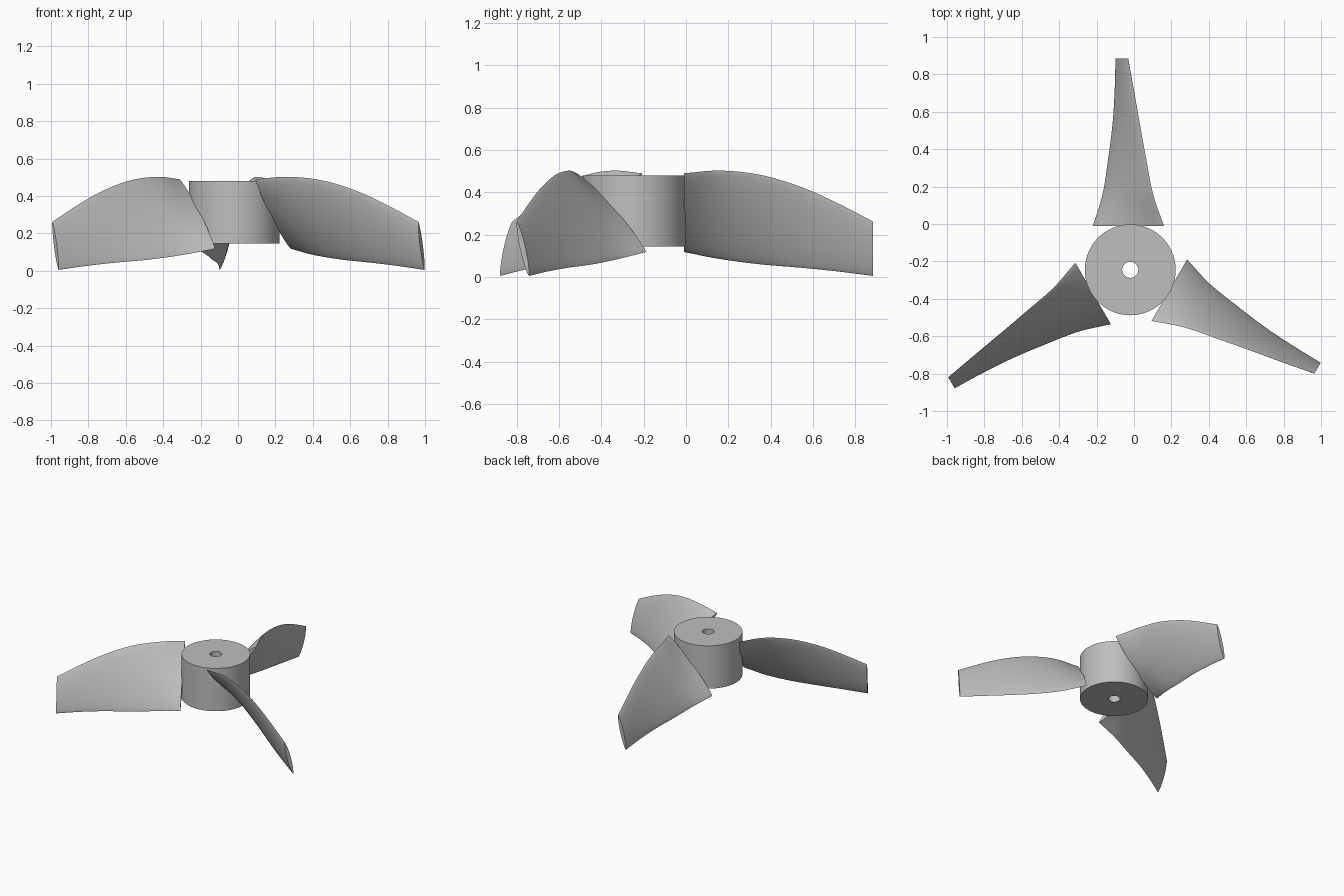
import bpy, bmesh, math
from mathutils import Vector, Matrix

cube = bpy.data.objects.get("Cube")
if cube:
    bpy.data.objects.remove(cube, do_unlink=True)

grey = bpy.data.materials.new("plain_grey")
grey.use_nodes = True
colour = (0.52, 0.52, 0.52, 1)
grey.diffuse_color = colour
grey.node_tree.nodes["Principled BSDF"].inputs["Base Color"].default_value = colour

CENTRE = Vector((-0.02, -0.245, 0))


def finish(name, bm):
    bmesh.ops.recalc_face_normals(bm, faces=bm.faces)
    mesh = bpy.data.meshes.new(name)
    bm.to_mesh(mesh)
    bm.free()
    mesh.materials.append(grey)
    obj = bpy.data.objects.new(name, mesh)
    bpy.context.collection.objects.link(obj)
    bpy.ops.object.select_all(action='DESELECT')
    obj.select_set(True)
    bpy.context.view_layer.objects.active = obj
    bpy.ops.object.shade_smooth_by_angle(angle=math.radians(35))
    return obj


def skin(bm, rings, closed):
    """Join neighbouring vertex rings with quads."""
    pairs = list(zip(rings, rings[1:] + rings[:1]))
    for a, b in (pairs if closed else pairs[:-1]):
        n = len(a)
        for i in range(n):
            j = (i + 1) % n
            bm.faces.new((a[i], a[j], b[j], b[i]))


# Hub: thick tube with a small shaft hole
def build_hub(sides=72):
    bm = bmesh.new()
    rings = []
    for radius, z in ((0.243, 0.145), (0.243, 0.48), (0.043, 0.48), (0.043, 0.145)):
        angles = [math.tau * i / sides for i in range(sides)]
        rings.append([bm.verts.new(CENTRE + Vector((radius * math.cos(a), radius * math.sin(a), z)))
                      for a in angles])
    skin(bm, rings, True)
    finish("hub", bm)


# Blade stations: radius, lower edge (side, z), upper edge (side, z), half thickness
STATIONS = [Vector(s) for s in (
    (0.235, -0.200, 0.118, 0.180, 0.490, 0.026),
    (0.405, -0.148, 0.085, 0.122, 0.503, 0.025),
    (0.595, -0.118, 0.060, 0.085, 0.483, 0.022),
    (0.785, -0.094, 0.044, 0.050, 0.427, 0.019),
    (0.955, -0.083, 0.027, 0.020, 0.352, 0.017),
    (1.130, -0.078, 0.005, -0.012, 0.262, 0.015))]


def smooth_stations(steps=6):
    """Catmull-Rom spline through the stations."""
    pts = [2 * STATIONS[0] - STATIONS[1]] + STATIONS + [2 * STATIONS[-1] - STATIONS[-2]]
    out = []
    for a, b, c, d in zip(pts, pts[1:], pts[2:], pts[3:]):
        for k in range(steps):
            t = k / steps
            out.append(0.5 * (2 * b + (c - a) * t + (2 * a - 5 * b + 4 * c - d) * t * t
                              + (3 * b - a - 3 * c + d) * t ** 3))
    return out + [STATIONS[-1]]


# Blade: twisted lens section with flat root and tip
def build_blade(name, turn, half=14):
    bm = bmesh.new()
    rings = []
    spin = Matrix.Rotation(turn, 3, 'Z')
    for r, s0, z0, s1, z1, thick in smooth_stations():
        low, high = Vector((s0, r, z0)), Vector((s1, r, z1))
        chord = high - low
        normal = Vector((-chord.z, 0, chord.x)).normalized()
        ring = []
        for i in range(2 * half):
            a = math.pi * i / half
            u = (1 - math.cos(a)) / 2
            bulge = math.copysign(abs(math.sin(a)) ** 1.4, math.sin(a)) * thick
            ring.append(bm.verts.new(CENTRE + spin @ (low + chord * u + normal * bulge)))
        rings.append(ring)
    skin(bm, rings, False)
    bm.faces.new(rings[0])
    bm.faces.new(rings[-1])
    finish(name, bm)


build_hub()
for i, name in enumerate(("back_blade", "right_blade", "left_blade")):
    build_blade(name, math.tau * i / 3)
